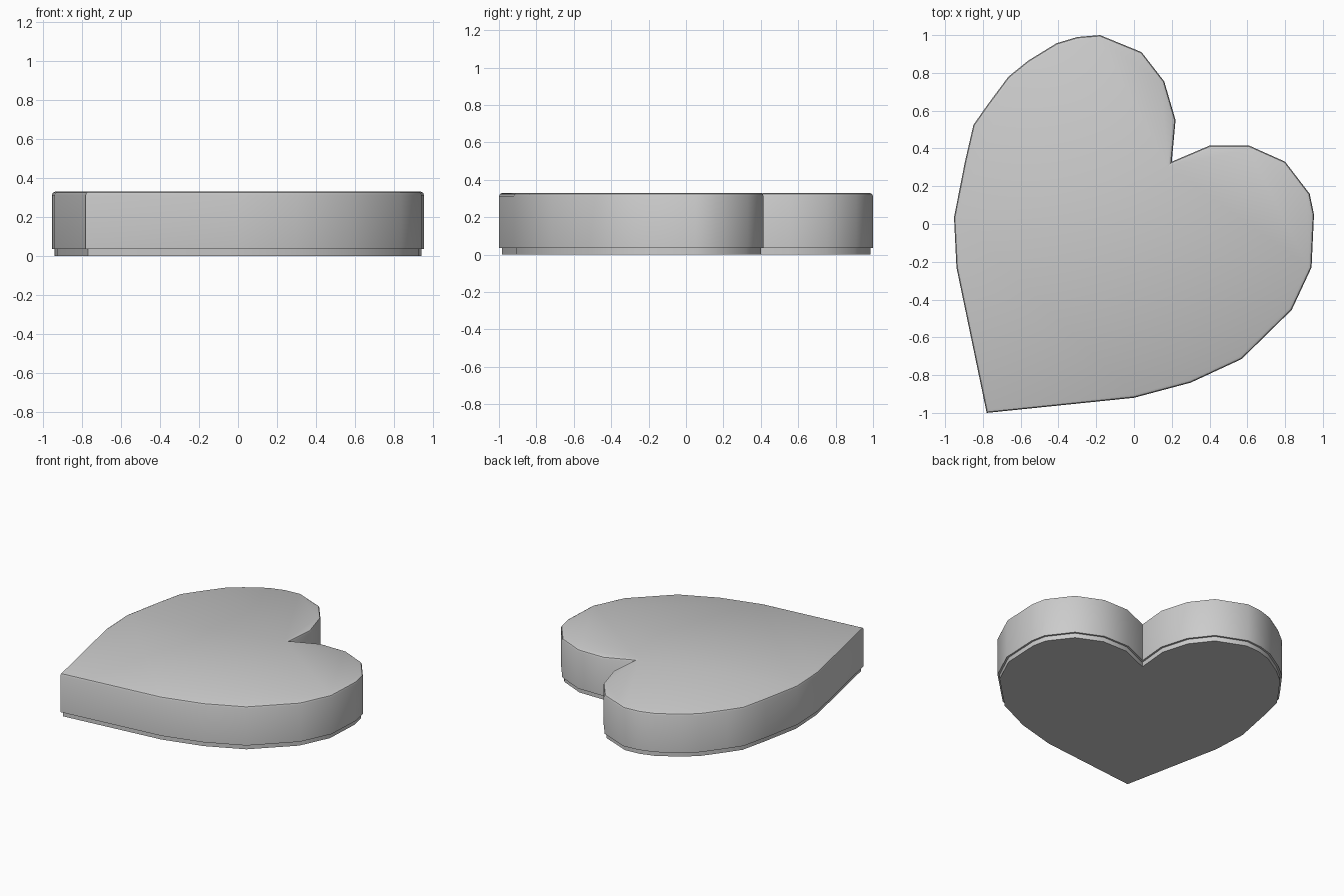
import bpy
import bmesh
from mathutils import Vector

if "Cube" in bpy.data.objects:
    bpy.data.objects.remove(bpy.data.objects["Cube"])

# Heart outline, counter-clockwise from the tip
OUTLINE = [
    (-0.78, -1.0), (0.0, -0.92), (0.30, -0.84), (0.57, -0.715), (0.835, -0.455),
    (0.94, -0.23), (0.953, 0.05), (0.93, 0.16), (0.80, 0.33), (0.61, 0.415),
    (0.40, 0.415), (0.20, 0.33), (0.22, 0.55), (0.16, 0.755), (0.04, 0.91),
    (-0.18, 1.0), (-0.30, 0.99), (-0.41, 0.957), (-0.56, 0.865), (-0.665, 0.78),
    (-0.78, 0.625), (-0.85, 0.525), (-0.895, 0.33), (-0.953, 0.035), (-0.94, -0.23),
]
pts = [Vector(p) for p in OUTLINE]


def inset(points, d):
    """Move every edge of the outline inwards by d, with mitred corners."""
    result = []
    for i, p in enumerate(points):
        a = (p - points[i - 1]).normalized()
        b = (points[(i + 1) % len(points)] - p).normalized()
        na, nb = Vector((-a.y, a.x)), Vector((-b.y, b.x))
        result.append(p + (na + nb) * d / (1 + na.dot(nb)))
    return result


def stacked_solid(name, profile):
    """Closed solid from outline rings given as (inset, height) pairs."""
    bm = bmesh.new()
    rings = [[bm.verts.new((p.x, p.y, z)) for p in inset(pts, d)] for d, z in profile]
    n = len(pts)
    for low, high in zip(rings, rings[1:]):
        for i in range(n):
            j = (i + 1) % n
            bm.faces.new((low[i], low[j], high[j], high[i]))
    bm.faces.new(rings[0][::-1])
    bm.faces.new(rings[-1])
    mesh = bpy.data.meshes.new(name)
    bm.to_mesh(mesh)
    bm.free()
    obj = bpy.data.objects.new(name, mesh)
    bpy.context.collection.objects.link(obj)
    bpy.context.view_layer.objects.active = obj
    obj.select_set(True)
    return obj


# Heart block: recessed foot, straight wall, small rounded top edge
stacked_solid("heart_block", [
    (0.014, 0.0), (0.014, 0.035), (0.0, 0.035),
    (0.0, 0.312), (0.005, 0.324), (0.017, 0.33),
])
bpy.ops.object.shade_smooth_by_angle(angle=0.61)
